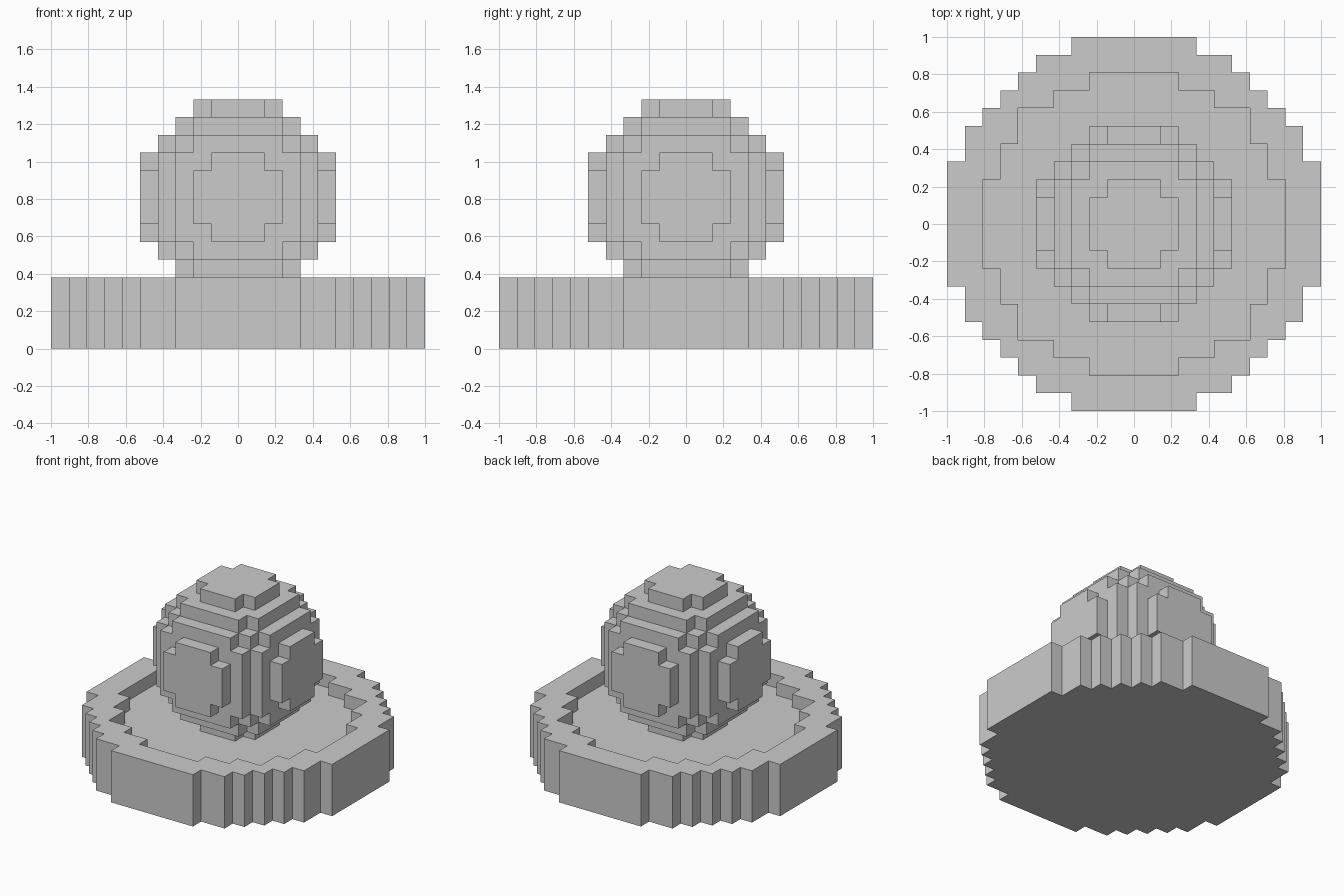
import bpy, bmesh
from mathutils import Vector

if "Cube" in bpy.data.objects:
    bpy.data.objects.remove(bpy.data.objects["Cube"])

V = 2 / 21            # block size
BALL_Z = 8            # layer index of the ball centre


def in_dish(x, y, z):
    # round slab, four layers, with a one-layer recess in the top
    r2 = x * x + y * y
    return 0 <= z <= 3 and r2 <= 10.5 ** 2 and not (z == 3 and r2 <= 8.5 ** 2)


def in_ball(x, y, z):
    # ball resting on the recess floor
    return x * x + y * y + (z - BALL_Z) ** 2 <= 5.5 ** 2


def solid(x, y, z):
    return in_dish(x, y, z) or in_ball(x, y, z)


def block_part(name, inside):
    """Build only the exposed block faces of a part."""
    bm = bmesh.new()
    for x in range(-10, 11):
        for y in range(-10, 11):
            for z in range(14):
                if not inside(x, y, z):
                    continue
                c = Vector((x, y, z + 0.5))
                for axis in range(3):
                    for s in (-1, 1):
                        n = [0, 0, 0]
                        n[axis] = s
                        if solid(x + n[0], y + n[1], z + n[2]):
                            continue
                        n = Vector(n)
                        u = Vector((0, 0, 0))
                        u[(axis + 1) % 3] = 1
                        w = n.cross(u)
                        corners = [c + 0.5 * (n + a * u + b * w)
                                   for a, b in ((-1, -1), (1, -1), (1, 1), (-1, 1))]
                        bm.faces.new([bm.verts.new(p * V) for p in corners])
    bmesh.ops.remove_doubles(bm, verts=bm.verts, dist=V * 0.01)
    mesh = bpy.data.meshes.new(name)
    bm.to_mesh(mesh)
    bm.free()
    obj = bpy.data.objects.new(name, mesh)
    bpy.context.collection.objects.link(obj)
    return obj


block_part("dish_base", in_dish)
block_part("ball", in_ball)
